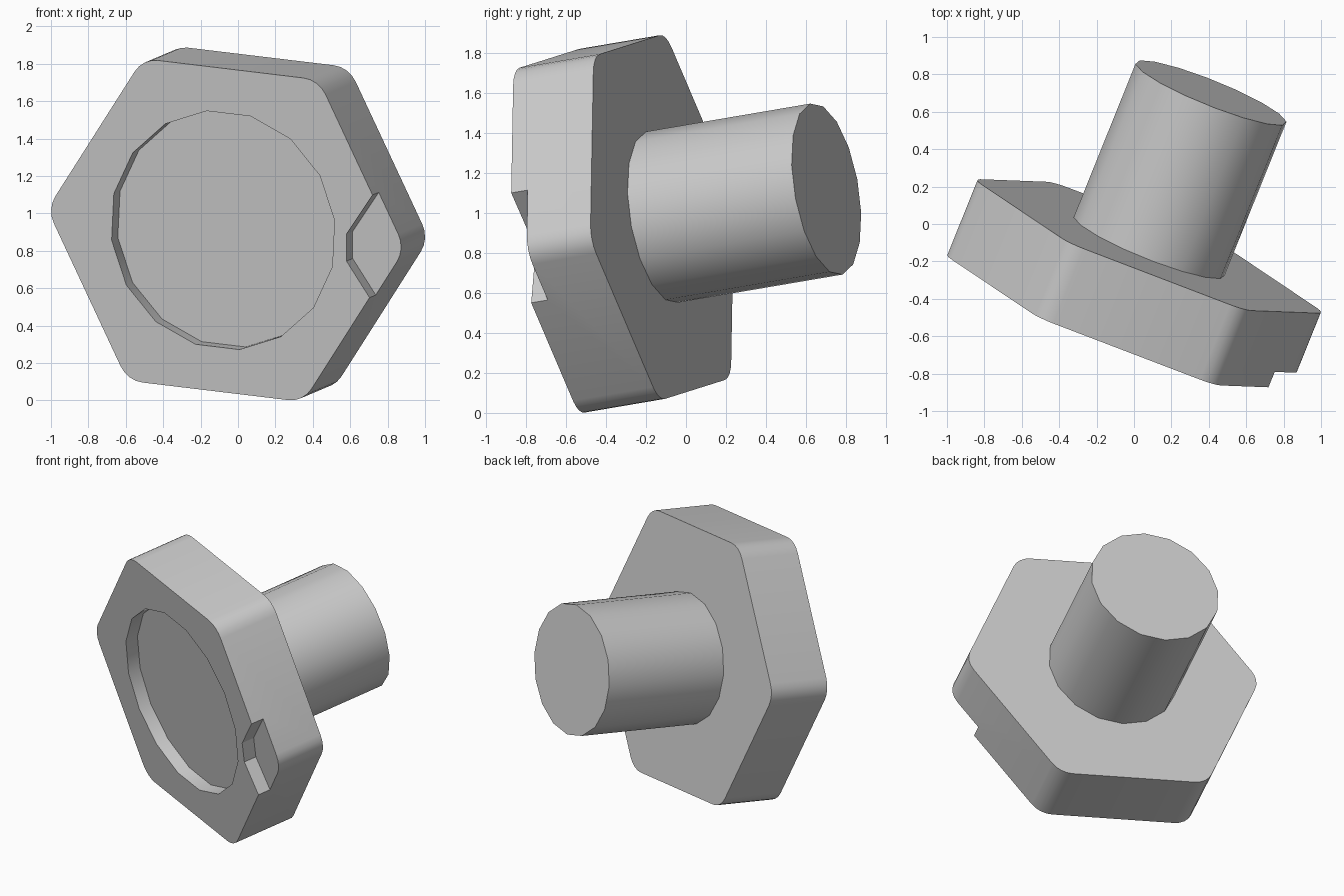
import bpy, bmesh
from math import cos, sin, radians, tan, pi
from mathutils import Vector

if "Cube" in bpy.data.objects:
    bpy.data.objects.remove(bpy.data.objects["Cube"])

# Tilted bolt axis (head to shaft) and the two in-plane directions
D = Vector((0.369, 0.916, 0.156)).normalized()
U = Vector((D.y, -D.x, 0)).normalized()
V = (Vector((0, 0, 1)) - D * D.z).normalized()
FRONT = Vector((-0.08, -0.519, 0.91))   # centre of the head's front face
PHASE = -6.5                            # rotation of the hexagon about the axis
THICK, DEPTH = 0.437, 0.09


def ring(radius, sides, phase):
    """Polygon in head-plane coordinates."""
    return [(radius * cos(radians(phase) + 2 * pi * i / sides),
             radius * sin(radians(phase) + 2 * pi * i / sides)) for i in range(sides)]


def rounded_hexagon(radius, fillet, segs=4):
    pts = []
    for k, c in enumerate(ring(radius - fillet / cos(pi / 6), 6, PHASE)):
        for s in range(segs + 1):
            a = radians(PHASE + 60 * k - 30 + 60 * s / segs)
            pts.append((c[0] + fillet * cos(a), c[1] + fillet * sin(a)))
    return pts


def from_front_view(x, z):
    """Front-view grid point to head-plane coordinates on the front face."""
    b = (z - FRONT.z) / V.z
    return ((x - FRONT.x - b * V.x) / U.x, b)


def prism(name, pts, start, end):
    """Extrude a polygon along the bolt axis."""
    bm = bmesh.new()
    base = [bm.verts.new(FRONT + U * a + V * b + D * start) for a, b in pts]
    face = bm.faces.new(base)
    ext = bmesh.ops.extrude_face_region(bm, geom=[face])
    moved = [g for g in ext["geom"] if isinstance(g, bmesh.types.BMVert)]
    bmesh.ops.translate(bm, vec=D * (end - start), verts=moved)
    bmesh.ops.recalc_face_normals(bm, faces=bm.faces)
    mesh = bpy.data.meshes.new(name)
    bm.to_mesh(mesh)
    bm.free()
    ob = bpy.data.objects.new(name, mesh)
    bpy.context.collection.objects.link(ob)
    return ob


def smooth(ob):
    bpy.ops.object.select_all(action='DESELECT')
    ob.select_set(True)
    bpy.context.view_layer.objects.active = ob
    bpy.ops.object.shade_smooth_by_angle(angle=radians(30))


def cut(ob, cutter):
    bpy.context.view_layer.objects.active = ob
    mod = ob.modifiers.new("cut", 'BOOLEAN')
    mod.operation = 'DIFFERENCE'
    mod.solver = 'EXACT'
    mod.object = cutter
    bpy.ops.object.modifier_apply(modifier=mod.name)
    bpy.data.objects.remove(cutter)


# Hexagonal head with rounded corners
head = prism("bolt_head", rounded_hexagon(1.013, 0.15), 0, THICK)

# Shallow round recess in the front face
cut(head, prism("recess_cutter", ring(0.648, 16, PHASE + 11.25), -0.2, DEPTH))

# Corner notch of the same depth
notch = [(0.86, 1.31), (0.58, 0.89), (0.58, 0.745), (0.82, 0.365), (1.4, 0.365), (1.4, 1.31)]
cut(head, prism("notch_cutter", [from_front_view(*p) for p in notch], -0.2, DEPTH))
smooth(head)

# Round shaft behind the head
smooth(prism("bolt_shaft", ring(0.435, 16, PHASE), THICK - 0.02, THICK + 0.895))
